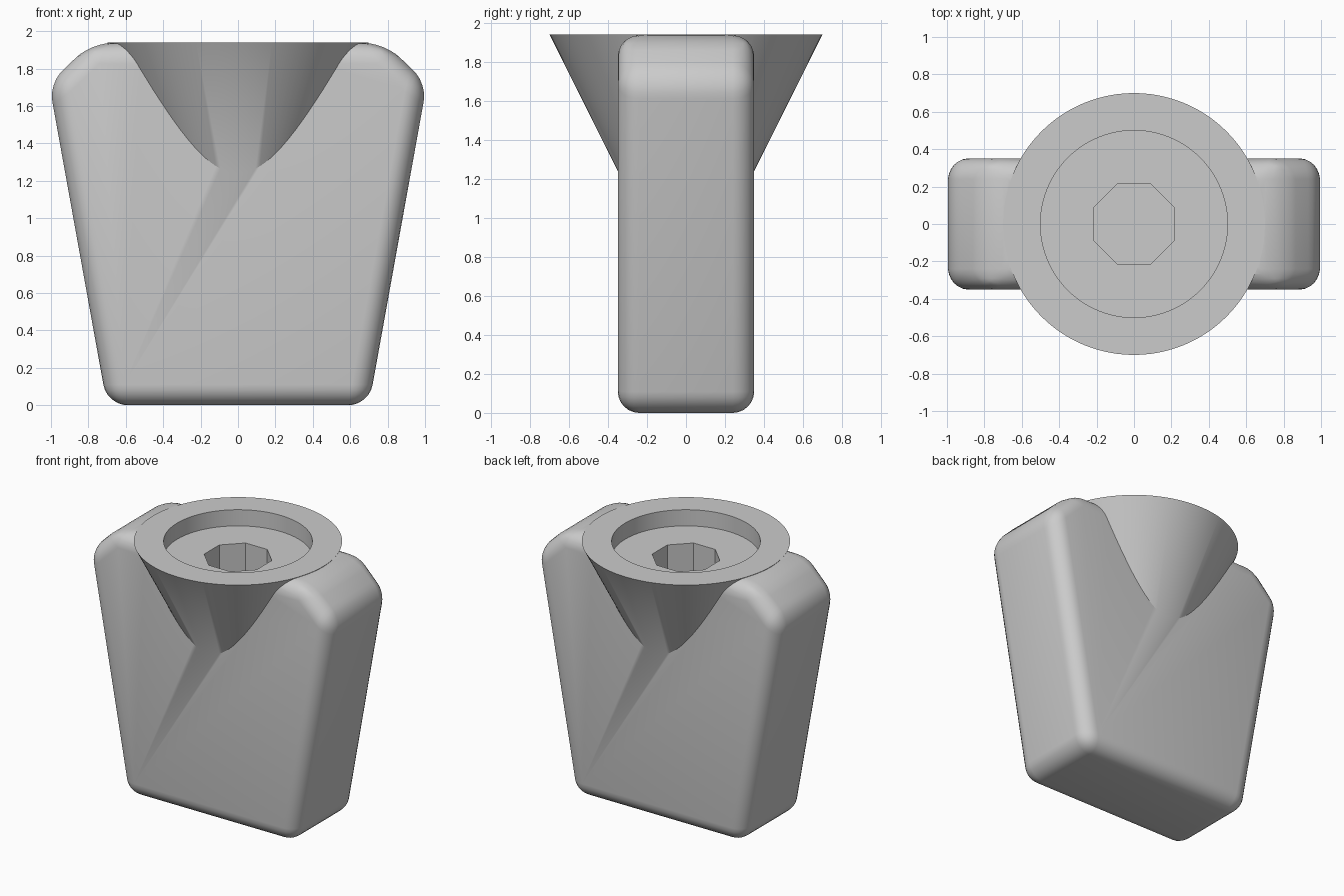
import bpy, bmesh, math

cube = bpy.data.objects.get("Cube")
if cube:
    bpy.data.objects.remove(cube, do_unlink=True)

TOP = 1.94

grey = bpy.data.materials.new("plain grey")
grey.use_nodes = True
colour = (0.6, 0.6, 0.6, 1)
grey.diffuse_color = colour
grey.node_tree.nodes["Principled BSDF"].inputs["Base Color"].default_value = colour


def frustum(name, r_low, r_high, z_low, z_high, sides, turn=0):
    """Upright cone or cylinder between two heights."""
    bpy.ops.mesh.primitive_cone_add(
        vertices=sides, radius1=r_low, radius2=r_high, depth=z_high - z_low,
        location=(0, 0, (z_low + z_high) / 2), rotation=(0, 0, turn))
    obj = bpy.context.object
    obj.name = name
    obj.data.materials.append(grey)
    return obj


def combine(target, tool, operation):
    """Apply a boolean and delete the tool."""
    mod = target.modifiers.new("join", 'BOOLEAN')
    mod.operation, mod.solver, mod.object = operation, 'EXACT', tool
    bpy.context.view_layer.objects.active = target
    bpy.ops.object.modifier_apply(modifier=mod.name)
    bpy.data.objects.remove(tool, do_unlink=True)


# Tapered slab with chamfered shoulders, extruded front to back
half = [(0.70, 0), (1.01, 1.72), (0.785, TOP - 0.003)]
outline = half + [(-x, z) for x, z in reversed(half)]
bm = bmesh.new()
face = bm.faces.new([bm.verts.new((x, -0.35, z)) for x, z in outline])
extruded = bmesh.ops.extrude_face_region(bm, geom=[face])["geom"]
bmesh.ops.translate(bm, vec=(0, 0.70, 0),
                    verts=[v for v in extruded if isinstance(v, bmesh.types.BMVert)])
bmesh.ops.recalc_face_normals(bm, faces=bm.faces)
mesh = bpy.data.meshes.new("body")
bm.to_mesh(mesh)
bm.free()
body = bpy.data.objects.new("body", mesh)
bpy.context.collection.objects.link(body)
mesh.materials.append(grey)
bpy.context.view_layer.objects.active = body

# Rounded edges all over the slab
bevel = body.modifiers.new("round", 'BEVEL')
bevel.width, bevel.segments, bevel.limit_method = 0.11, 6, 'NONE'
bpy.ops.object.modifier_apply(modifier=bevel.name)

# Conical socket, its round recess and the octagonal pocket
combine(body, frustum("socket_cone", 0.2, 0.70, TOP - 1.0, TOP, 96), 'UNION')
combine(body, frustum("recess", 0.5, 0.5, TOP - 0.12, TOP + 0.2, 96), 'DIFFERENCE')
combine(body, frustum("pocket", 0.233, 0.233, TOP - 0.45, TOP + 0.1, 8, math.pi / 8),
        'DIFFERENCE')

# Smooth shading with sharp rims
bpy.ops.object.select_all(action='DESELECT')
body.select_set(True)
bpy.context.view_layer.objects.active = body
bpy.ops.object.shade_smooth_by_angle(angle=math.radians(30))
